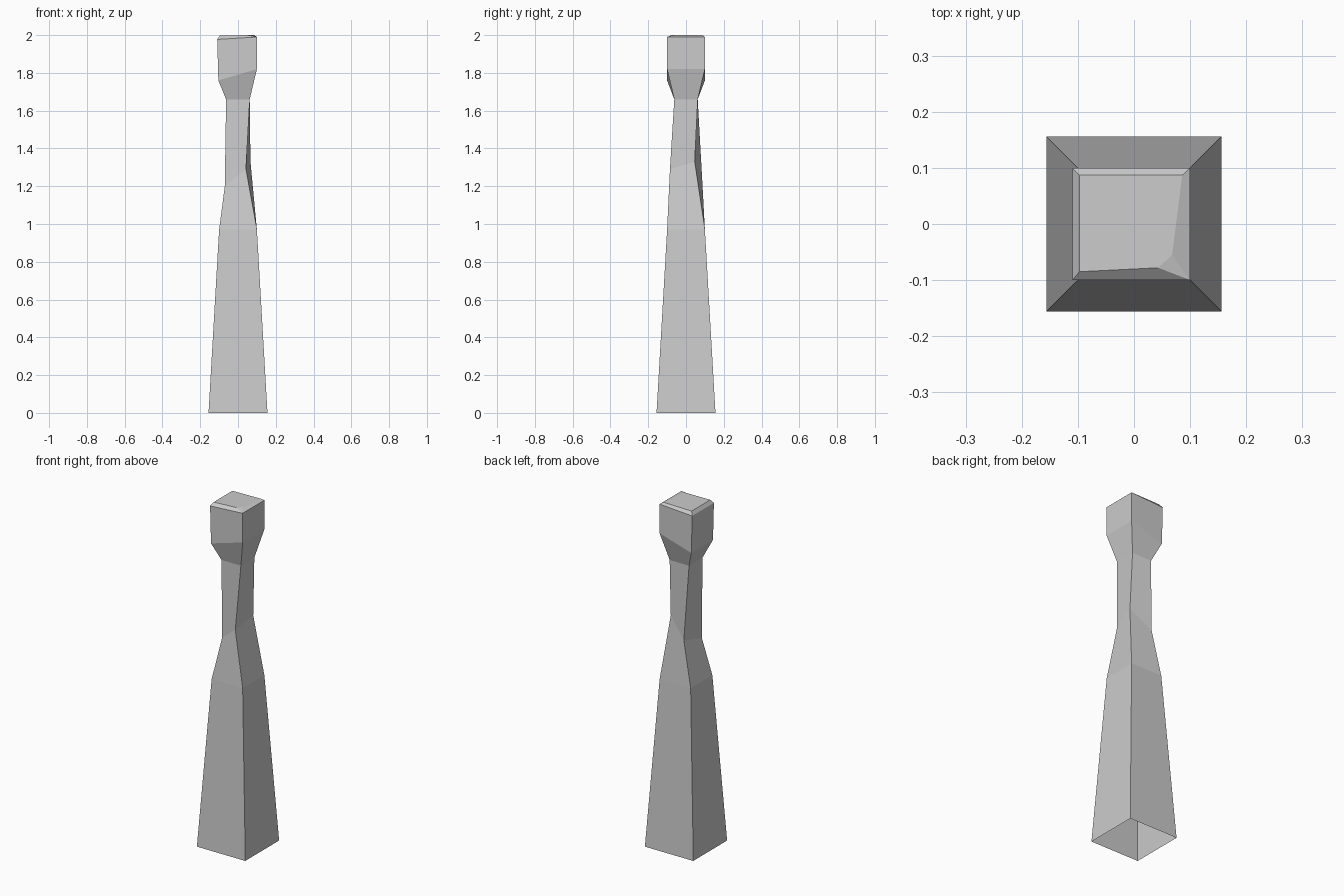
import bpy, bmesh

if "Cube" in bpy.data.objects:
    bpy.data.objects.remove(bpy.data.objects["Cube"])


def rect(x0, x1, y, zl, zr):
    """Four corners: front left, front right, back right, back left."""
    return [(x0, -y, zl), (x1, -y, zr), (x1, y, zr), (x0, y, zl)]


# Cross-sections from the base upward
rings = [
    rect(-0.156, 0.156, 0.156, 0, 0),              # open base
    rect(-0.10, 0.10, 0.10, 0.97, 0.97),           # end of lower taper
    [(-0.07, -0.046, 1.20), (0.042, -0.085, 1.29),  # twisted, worn waist
     (0.066, 0.046, 1.33), (-0.046, 0.086, 1.23)],
    rect(-0.063, 0.062, 0.062, 1.66, 1.66),        # neck
    rect(-0.104, 0.10, 0.10, 1.76, 1.82),          # underside of head
    rect(-0.11, 0.10, 0.10, 1.977, 1.99),          # head rim
]

bm = bmesh.new()
loops = [[bm.verts.new(p) for p in ring] for ring in rings]
for a, b in zip(loops, loops[1:]):
    for i in range(4):
        j = (i + 1) % 4
        bm.faces.new((a[i], a[j], b[j], b[i]))

# Chipped top with an uneven bevel
fl, fr, br, bl = loops[-1]
ifl, chip1, chip2, ibr, ibl = [bm.verts.new(p) for p in (
    (-0.097, -0.085, 1.997), (0.043, -0.078, 2.0), (0.068, -0.055, 2.0),
    (0.086, 0.087, 2.0), (-0.097, 0.087, 1.997))]
for f in ((fl, fr, chip1, ifl), (fr, chip2, chip1), (fr, br, ibr, chip2),
          (br, bl, ibl, ibr), (bl, fl, ifl, ibl),
          (ifl, chip1, chip2, ibr, ibl)):
    bm.faces.new(f)

mesh = bpy.data.meshes.new("stone_pillar")
bm.to_mesh(mesh)
bm.free()
bpy.context.collection.objects.link(bpy.data.objects.new("stone_pillar", mesh))
